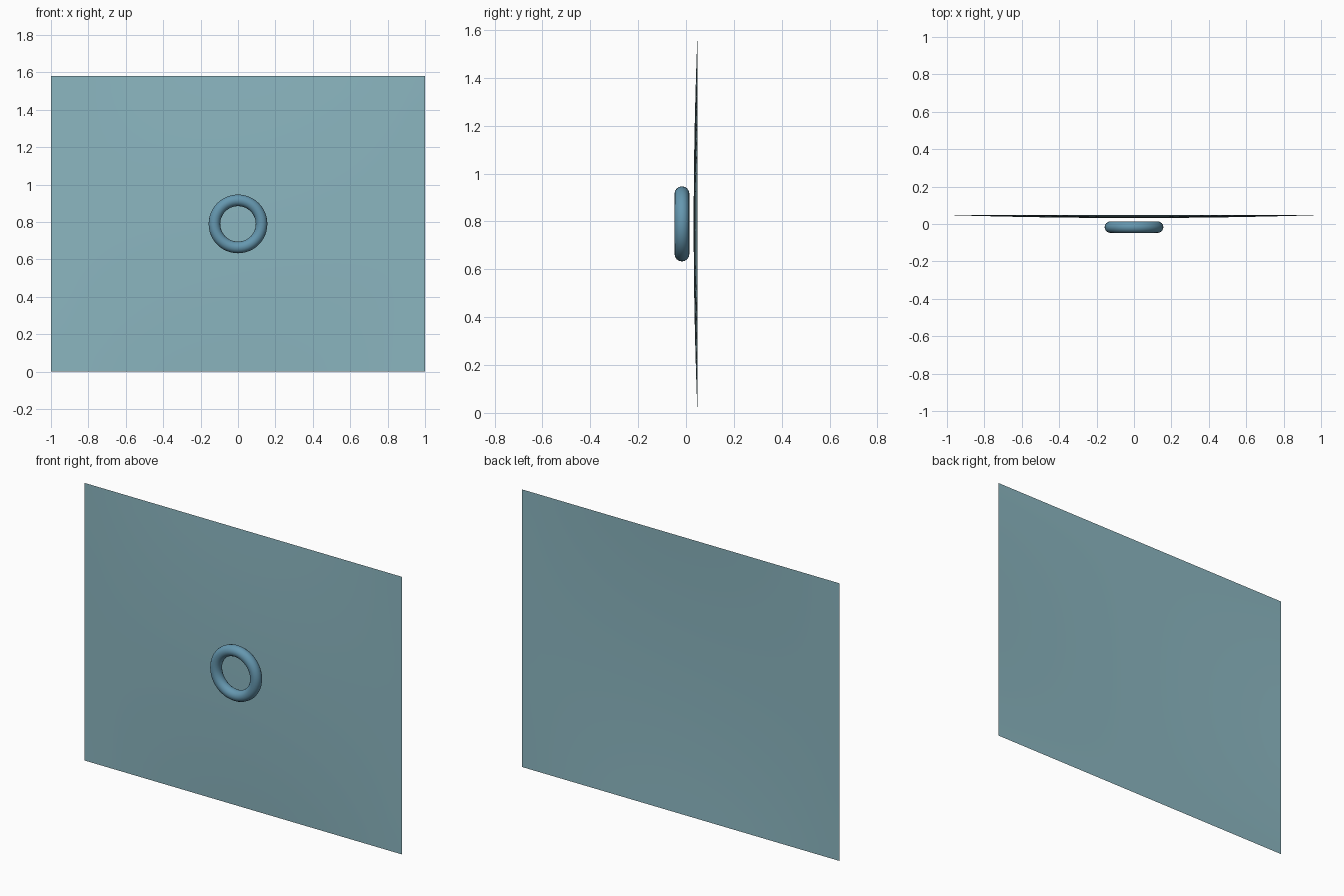
import bpy, bmesh, math

if "Cube" in bpy.data.objects:
    bpy.data.objects.remove(bpy.data.objects["Cube"])

W, H = 2.0, 1.58          # panel width and height
EDGE_Y, BULGE = 0.048, 0.016


def material(name, colour):
    m = bpy.data.materials.new(name)
    m.diffuse_color = colour
    m.use_nodes = True
    m.node_tree.nodes["Principled BSDF"].inputs["Base Color"].default_value = m.diffuse_color
    return m


# thin panel, bulging slightly towards the front in the middle
bm = bmesh.new()
bmesh.ops.create_grid(bm, x_segments=24, y_segments=20, size=1.0)
for v in bm.verts:
    u, w = v.co.x, v.co.y
    y = EDGE_Y - BULGE * (1 - u * u) * (1 - w * w)
    v.co = (u * W / 2, y, (w + 1) * H / 2)
for f in bm.faces:
    f.smooth = True
mesh = bpy.data.meshes.new("panel")
bm.to_mesh(mesh)
bm.free()
panel = bpy.data.objects.new("panel", mesh)
bpy.context.collection.objects.link(panel)
mesh.materials.append(material("panel_tint", (0.26, 0.47, 0.53, 0.7)))

# ring floating just in front of the panel's centre
bpy.ops.mesh.primitive_torus_add(
    major_radius=0.126, minor_radius=0.031,
    major_segments=48, minor_segments=16,
    location=(0, -0.017, H / 2), rotation=(math.pi / 2, 0, 0))
ring = bpy.context.object
ring.name = "ring"
bpy.ops.object.shade_smooth()
ring.data.materials.append(material("ring_blue", (0.13, 0.31, 0.43, 1)))
